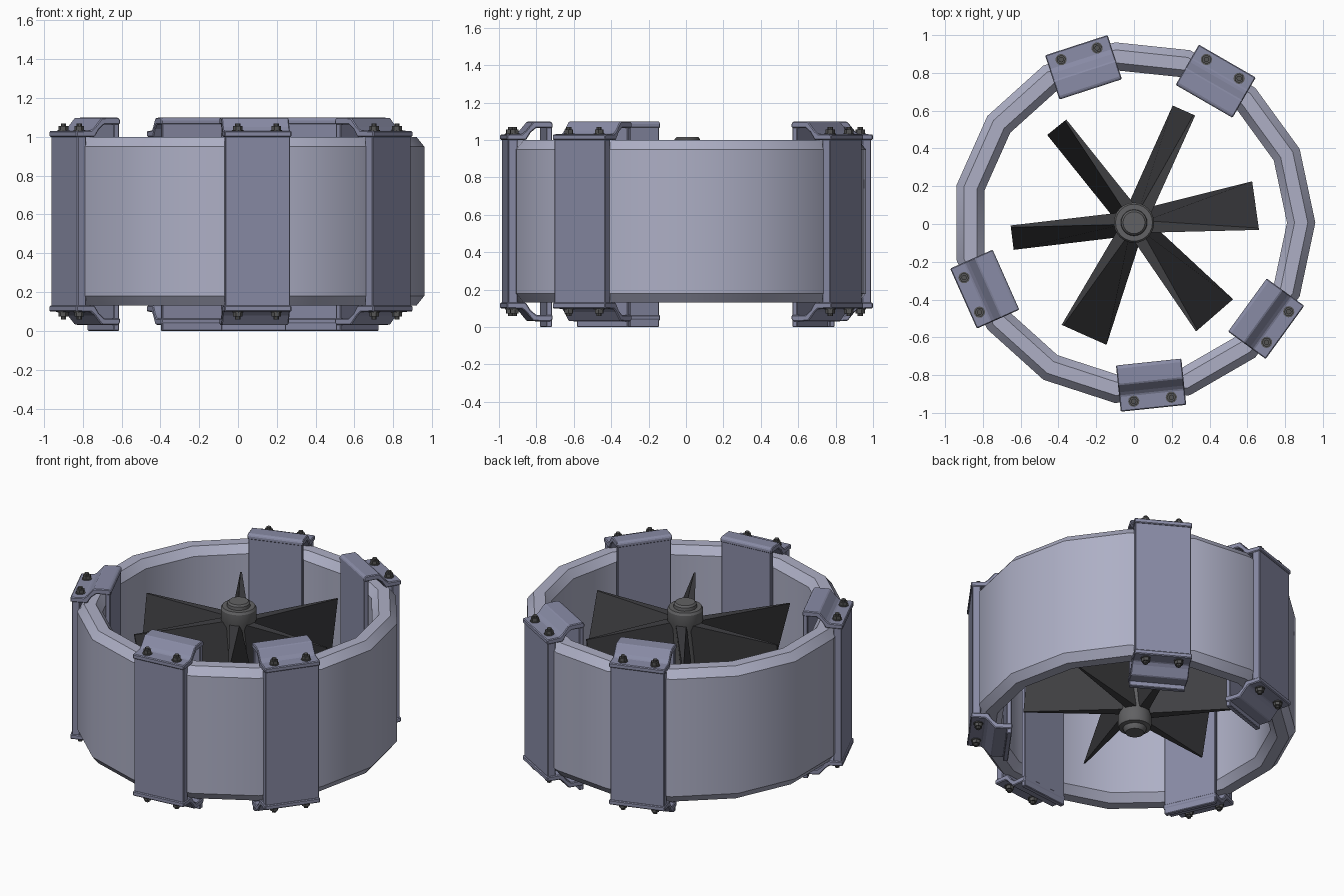
import bpy, bmesh, math
from mathutils import Matrix

if "Cube" in bpy.data.objects:
    bpy.data.objects.remove(bpy.data.objects["Cube"])

CY = 0.007      # ring centre in y
MID = 0.565     # mirror height for top / bottom hardware


def material(name, rgb):
    m = bpy.data.materials.new(name)
    m.diffuse_color = (*rgb, 1)
    m.use_nodes = True
    m.node_tree.nodes["Principled BSDF"].inputs["Base Color"].default_value = m.diffuse_color
    return m


RING = material("ring_blue_grey", (0.42, 0.43, 0.56))
CLAMP = material("clamp_blue", (0.25, 0.26, 0.38))
BLADE = material("blade_black", (0.05, 0.05, 0.055))
HUB = material("hub_grey", (0.12, 0.12, 0.125))
STEEL = material("bolt_dark", (0.09, 0.09, 0.09))


def finish(name, bm, mat, angle=0.0, bevel=0.0, smooth=None):
    bm.transform(Matrix.Translation((0, CY, 0)) @ Matrix.Rotation(math.radians(angle), 4, 'Z'))
    bmesh.ops.recalc_face_normals(bm, faces=bm.faces[:])
    me = bpy.data.meshes.new(name)
    bm.to_mesh(me)
    bm.free()
    ob = bpy.data.objects.new(name, me)
    bpy.context.collection.objects.link(ob)
    me.materials.append(mat)
    if bevel:
        mod = ob.modifiers.new("bevel", 'BEVEL')
        mod.width = bevel
        mod.segments = 1
    if smooth:
        bpy.ops.object.select_all(action='DESELECT')
        ob.select_set(True)
        bpy.context.view_layer.objects.active = ob
        bpy.ops.object.shade_smooth_by_angle(angle=math.radians(smooth))
    return ob


def lathe(name, profile, sides, mat, closed, smooth=30):
    bm = bmesh.new()
    rings = []
    for r, z in profile:
        rings.append([bm.verts.new((r * math.cos(2 * math.pi * i / sides),
                                    r * math.sin(2 * math.pi * i / sides), z))
                      for i in range(sides)])
    n = len(rings)
    for k in range(n if closed else n - 1):
        a, b = rings[k], rings[(k + 1) % n]
        for i in range(sides):
            j = (i + 1) % sides
            bm.faces.new((a[i], a[j], b[j], b[i]))
    if not closed:
        bm.faces.new(rings[0])
        bm.faces.new(rings[-1])
    return finish(name, bm, mat, smooth=smooth)


def extrude_profile(name, profile, half, mat, angle, bevel):
    """Profile in (radius, height), extruded sideways along the ring."""
    bm = bmesh.new()
    a = [bm.verts.new((r, -half, z)) for r, z in profile]
    b = [bm.verts.new((r, half, z)) for r, z in profile]
    bm.faces.new(a)
    bm.faces.new(b)
    n = len(a)
    for i in range(n):
        j = (i + 1) % n
        bm.faces.new((a[i], a[j], b[j], b[i]))
    return finish(name, bm, mat, angle, bevel)


def rect(r0, r1, z0, z1):
    return [(r0, z0), (r1, z0), (r1, z1), (r0, z1)]


# fifteen-sided duct ring with chamfered rims
lathe("duct_ring", [(0.96, 0.18), (0.96, 0.95), (0.92, 1.0), (0.85, 1.0),
                    (0.81, 0.95), (0.81, 0.18), (0.85, 0.13), (0.92, 0.13)],
      15, RING, True)

# clamps: outer plate, inner plate, stepped caps and bolts
CAP = [(0.988, 1.0), (0.988, 1.03), (0.905, 1.033), (0.885, 1.05), (0.845, 1.098),
       (0.755, 1.1), (0.742, 1.09), (0.742, 1.065), (0.83, 1.065), (0.86, 1.04),
       (0.885, 1.0)]
for k, ang in enumerate((60, 108, 204, 276, 324)):
    extrude_profile(f"clamp_outer_plate_{k}", rect(0.93, 0.98, 0.12, 1.01), 0.168, CLAMP, ang, 0.004)
    extrude_profile(f"clamp_inner_plate_{k}", rect(0.745, 0.775, 0.0, 1.08), 0.168, CLAMP, ang, 0.004)
    for side, flip in (("top", False), ("bottom", True)):
        prof = [(r, 2 * MID - z if flip else z) for r, z in CAP]
        extrude_profile(f"clamp_cap_{side}_{k}", prof, 0.174, CLAMP, ang, 0.005)
        bm = bmesh.new()
        for t in (-0.1, 0.1):
            for rad, z0, z1, seg in ((0.03, 1.025, 1.036, 12), (0.025, 1.034, 1.057, 6),
                                     (0.014, 1.055, 1.07, 10)):
                z = (z0 + z1) / 2
                bmesh.ops.create_cone(bm, cap_ends=True, segments=seg, radius1=rad, radius2=rad,
                                      depth=z1 - z0,
                                      matrix=Matrix.Translation((0.94, t, 2 * MID - z if flip else z)))
        finish(f"clamp_bolts_{side}_{k}", bm, STEEL, ang)

# hub with stepped end caps
lathe("fan_hub", [(0.055, 0.13), (0.065, 0.145), (0.07, 0.16), (0.095, 0.165), (0.1, 0.18),
                  (0.1, 0.24), (0.09, 0.27), (0.09, 0.86), (0.107, 0.9), (0.107, 0.97),
                  (0.098, 0.985), (0.07, 0.985), (0.068, 1.005), (0.058, 1.016)],
      24, HUB, False)

# pitched blades, thick at the root and thin at the tip (angle, half sideways spread at tip)
for k, (ang, w) in enumerate(((8, 0.125), (66, 0.06), (129, 0.06), (187, 0.06),
                              (246, 0.125), (311, 0.125))):
    bm = bmesh.new()
    sections = []
    for r, top, low, th in ((0.06, -0.03, 0.035, 0.032), (0.65, -w, w, 0.005)):
        sections.append([bm.verts.new(c) for c in (
            (r, top - th, 0.9), (r, top + th, 0.9), (r, low + th, 0.26), (r, low - th, 0.26))])
    a, b = sections
    bm.faces.new(a)
    bm.faces.new(b)
    for i in range(4):
        j = (i + 1) % 4
        bm.faces.new((a[i], a[j], b[j], b[i]))
    finish(f"fan_blade_{k}", bm, BLADE, ang)
